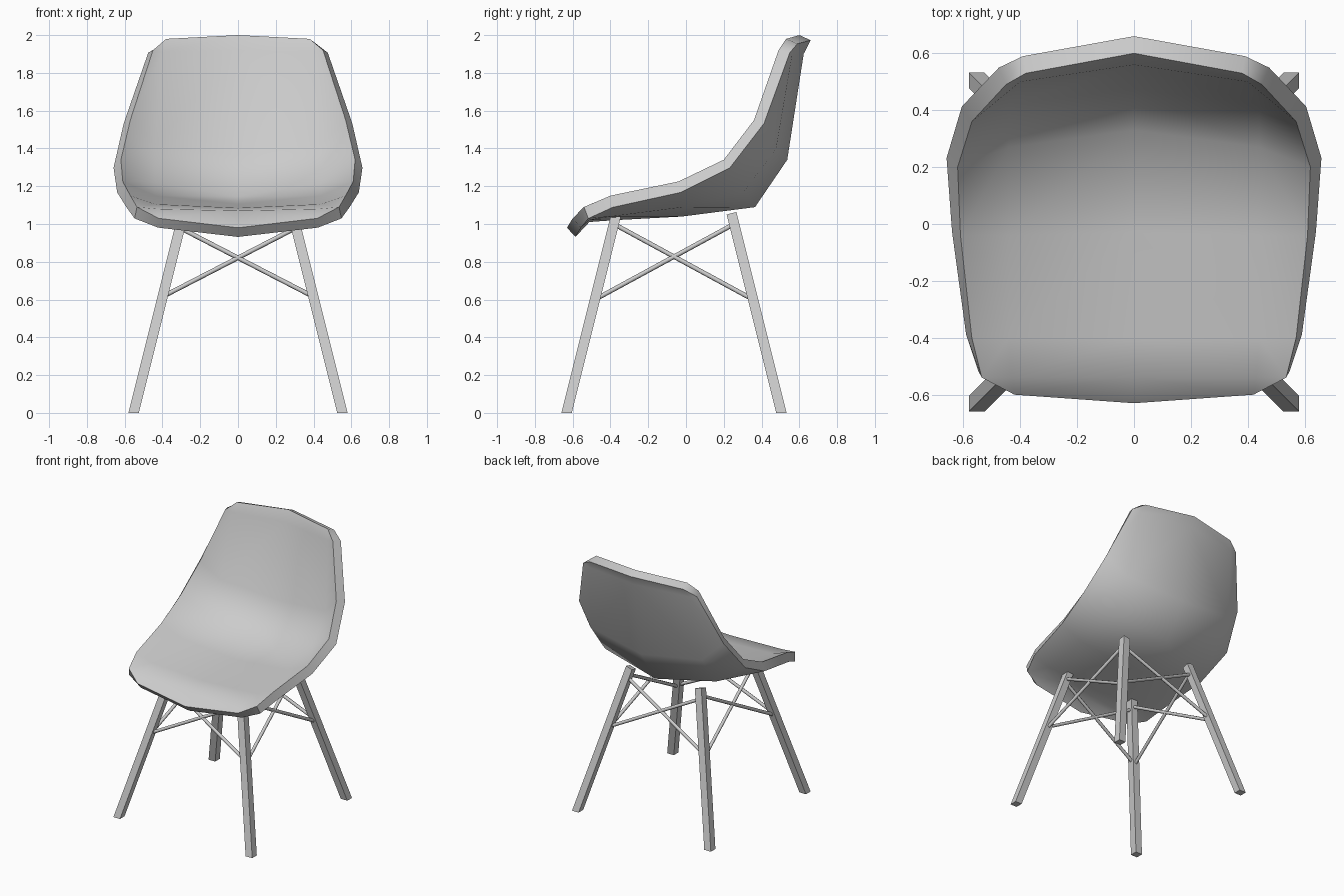
import bpy
import bmesh
import math
from mathutils import Vector

cube = bpy.data.objects.get("Cube")
if cube:
    bpy.data.objects.remove(cube, do_unlink=True)

grey = bpy.data.materials.new("light_grey")
grey.use_nodes = True
color = (0.6, 0.6, 0.6, 1)
grey.diffuse_color = color
grey.node_tree.nodes["Principled BSDF"].inputs["Base Color"].default_value = color


def make_object(name, bm):
    bmesh.ops.recalc_face_normals(bm, faces=bm.faces)
    mesh = bpy.data.meshes.new(name)
    bm.to_mesh(mesh)
    bm.free()
    mesh.materials.append(grey)
    obj = bpy.data.objects.new(name, mesh)
    bpy.context.collection.objects.link(obj)
    return obj


def smooth(obj, degrees):
    bpy.ops.object.select_all(action="DESELECT")
    obj.select_set(True)
    bpy.context.view_layer.objects.active = obj
    bpy.ops.object.shade_smooth_by_angle(angle=math.radians(degrees))


# Shell: rows from the top of the back to the front lip, each centre, middle, rim
rows = [
    [(0, .60, 2.0), (.38, .53, 1.98)],
    [(0, .56, 1.92), (.40, .50, 1.91), (.45, .49, 1.92)],
    [(0, .475, 1.365), (.44, .42, 1.42), (.57, .36, 1.55)],
    [(0, .33, 1.145), (.44, .27, 1.22), (.62, .20, 1.34)],
    [(0, -.03, 1.105), (.44, -.04, 1.15), (.61, -.04, 1.225)],
    [(0, -.40, 1.085), (.44, -.40, 1.105), (.57, -.40, 1.15)],
    [(0, -.54, 1.07), (.43, -.54, 1.08), (.535, -.54, 1.09)],
    [(0, -.63, .98), (.42, -.60, 1.03)],
]
bm = bmesh.new()
for side in (1, -1):
    grid = [[bm.verts.new((side * x, y, z)) for x, y, z in row] for row in rows]
    for a, b in zip(grid, grid[1:]):
        bm.faces.new((a[0], a[1], b[1], b[0]))
        outer = a[1:] + b[:0:-1]
        bm.faces.new(outer)
bmesh.ops.remove_doubles(bm, verts=bm.verts, dist=0.001)
shell = make_object("seat_shell", bm)
# Make the seating surface face up and forward, so the thickness grows outwards
if sum(p.normal.z for p in shell.data.polygons) < 0:
    shell.data.flip_normals()
solid = shell.modifiers.new("thickness", "SOLIDIFY")
solid.thickness = 0.066
solid.offset = -1
bpy.context.view_layer.objects.active = shell
shell.select_set(True)
bpy.ops.object.modifier_apply(modifier=solid.name)
smooth(shell, 48)


# Legs: square posts splayed outwards, floor end level, top end cut square
SLOPE = 0.25
FOOT_X, FRONT_Y, BACK_Y = 0.553, -0.632, 0.505


def leg_point(sx, front, z):
    y = FRONT_Y + SLOPE * z if front else BACK_Y - SLOPE * z
    return Vector((sx * (FOOT_X - SLOPE * z), y, z))


def add_leg(name, sx, front):
    sy = -1 if front else 1
    bm = bmesh.new()
    bmesh.ops.create_cube(bm, size=1)
    for v in bm.verts:
        dx, dy = v.co.x * 0.055, v.co.y * 0.055
        z = 0
        if v.co.z > 0:
            z = 1.05 + SLOPE * (dx * sx + dy * sy)
        v.co = leg_point(sx, front, z) + Vector((dx, dy, 0))
    make_object(name, bm)


def add_rod(name, start, end):
    axis = end - start
    bm = bmesh.new()
    bmesh.ops.create_cone(bm, cap_ends=True, segments=8, radius1=0.012,
                          radius2=0.012, depth=axis.length)
    rod = make_object(name, bm)
    rod.location = (start + end) / 2
    rod.rotation_euler = axis.to_track_quat("Z", "Y").to_euler()
    smooth(rod, 50)


for side_name, sx in (("left", 1), ("right", -1)):
    for end_name, front in (("front", True), ("back", False)):
        add_leg(f"{end_name}_{side_name}_leg", sx, front)
        # Crossed braces between neighbouring legs
        add_rod(f"{end_name}_brace_from_{side_name}",
                leg_point(sx, front, 0.98), leg_point(-sx, front, 0.615))
        add_rod(f"{side_name}_brace_from_{end_name}",
                leg_point(sx, front, 1.0), leg_point(sx, not front, 0.60))
